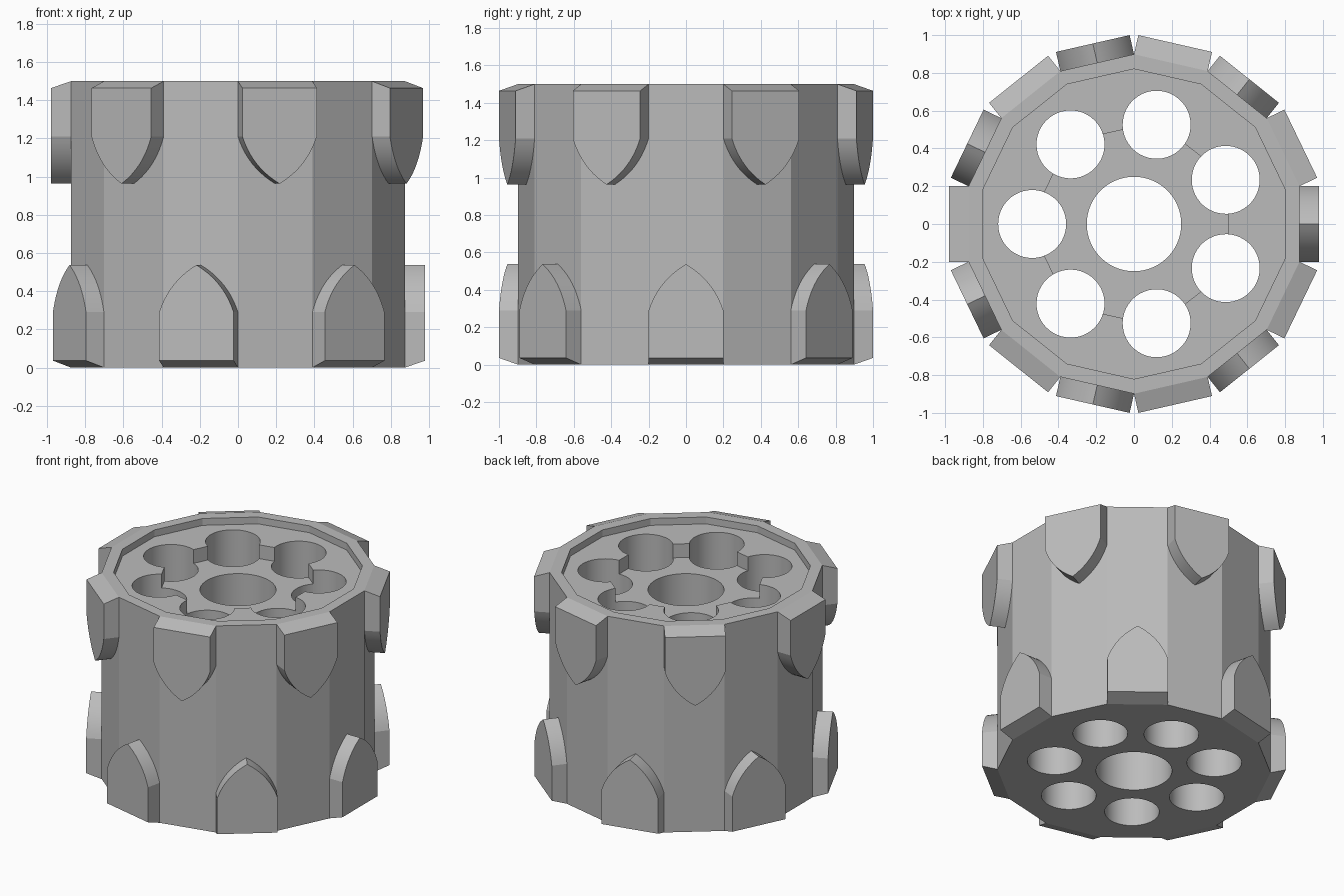
import bpy, bmesh, math
from mathutils import Matrix, Vector

if "Cube" in bpy.data.objects:
    bpy.data.objects.remove(bpy.data.objects["Cube"], do_unlink=True)

HEIGHT = 1.5
SIDES = 14
STEP = 2 * math.pi / SIDES
BODY_R = 0.876     # apothem of the body
LUG_R = 0.98       # apothem of the lug faces
LUG_HALF = 0.2

grey = bpy.data.materials.new("plain_grey")
grey.use_nodes = True
grey.diffuse_color = (0.5, 0.5, 0.5, 1)
grey.node_tree.nodes["Principled BSDF"].inputs["Base Color"].default_value = (0.5, 0.5, 0.5, 1)


def make_object(name, bm):
    mesh = bpy.data.meshes.new(name)
    bmesh.ops.recalc_face_normals(bm, faces=bm.faces)
    bm.to_mesh(mesh)
    bm.free()
    mesh.materials.append(grey)
    obj = bpy.data.objects.new(name, mesh)
    bpy.context.collection.objects.link(obj)
    return obj


def prism(name, sides, radius, z0, z1, turn=0.0, centre=(0, 0)):
    """Upright prism; radius is measured to the corners."""
    bm = bmesh.new()
    ring = [bm.verts.new((centre[0] + radius * math.cos(turn + i * 2 * math.pi / sides),
                          centre[1] + radius * math.sin(turn + i * 2 * math.pi / sides), z0))
            for i in range(sides)]
    base = bm.faces.new(ring)
    out = bmesh.ops.extrude_face_region(bm, geom=[base])
    top = [v for v in out["geom"] if isinstance(v, bmesh.types.BMVert)]
    bmesh.ops.translate(bm, verts=top, vec=(0, 0, z1 - z0))
    return make_object(name, bm)


def activate(obj):
    bpy.ops.object.select_all(action='DESELECT')
    obj.select_set(True)
    bpy.context.view_layer.objects.active = obj


def cut(target, cutter):
    cutter.hide_render = True
    mod = target.modifiers.new("cut", 'BOOLEAN')
    mod.operation = 'DIFFERENCE'
    mod.solver = 'EXACT'
    mod.object = cutter
    activate(target)
    bpy.ops.object.modifier_apply(modifier=mod.name)
    bpy.data.objects.remove(cutter, do_unlink=True)


def smooth(obj):
    activate(obj)
    bpy.ops.object.shade_smooth_by_angle(angle=math.radians(20))


# Body with rim recess, inner pocket and bored holes
body = prism("cylinder_body", SIDES, BODY_R / math.cos(STEP / 2), 0, HEIGHT, STEP / 2)
cut(body, prism("rim_recess", SIDES, 0.8 / math.cos(STEP / 2), HEIGHT - 0.05, HEIGHT + 0.2, STEP / 2))
cut(body, prism("inner_pocket", 7, 0.5 / math.cos(STEP), HEIGHT - 0.15, HEIGHT + 0.2, STEP))
cut(body, prism("centre_bore", 64, 0.25, -0.2, HEIGHT + 0.2))
for i in range(7):
    a = STEP * (2 * i + 1)
    cut(body, prism("chamber_bore", 48, 0.18, -0.2, HEIGHT + 0.2, a,
                    (0.539 * math.cos(a), 0.539 * math.sin(a))))
smooth(body)


def lug_outline(bottom):
    """Pointed-arch outline as (sideways, height) pairs."""
    shoulder, tip = Vector((LUG_HALF, 0.29)), Vector((0, 0.537))
    chord = tip - shoulder
    bulge = Vector((chord.y, -chord.x)).normalized() * 0.03
    right = []
    for i in range(11):
        t = i / 10
        right.append(shoulder + chord * t + bulge * 4 * t * (1 - t))
    left = [Vector((-p.x, p.y)) for p in reversed(right[:-1])]
    return [Vector((LUG_HALF, bottom))] + right + left + [Vector((-LUG_HALF, bottom))]


def make_lug(name, angle, upside_down):
    bm = bmesh.new()
    inner = [bm.verts.new((BODY_R, p.x, p.y)) for p in lug_outline(0)]
    outer = [bm.verts.new((LUG_R, p.x, p.y)) for p in lug_outline(0.036)]
    back = bm.faces.new(inner)
    bm.faces.new(outer)
    n = len(inner)
    for i in range(n):
        j = (i + 1) % n
        bm.faces.new((inner[i], inner[j], outer[j], outer[i]))
    if upside_down:
        for v in bm.verts:
            v.co.z = HEIGHT - v.co.z
    bmesh.ops.rotate(bm, verts=bm.verts, cent=(0, 0, 0), matrix=Matrix.Rotation(angle, 3, 'Z'))
    bmesh.ops.recalc_face_normals(bm, faces=bm.faces)
    # The back lies against the body, so it is left open
    bmesh.ops.delete(bm, geom=[back], context='FACES_ONLY')
    smooth(make_object(name, bm))


# Lugs alternate between the lower and upper edge
for k in range(SIDES):
    upper = k % 2 == 1
    make_lug(("upper_lug_" if upper else "lower_lug_") + str(k // 2 + 1), k * STEP, upper)
